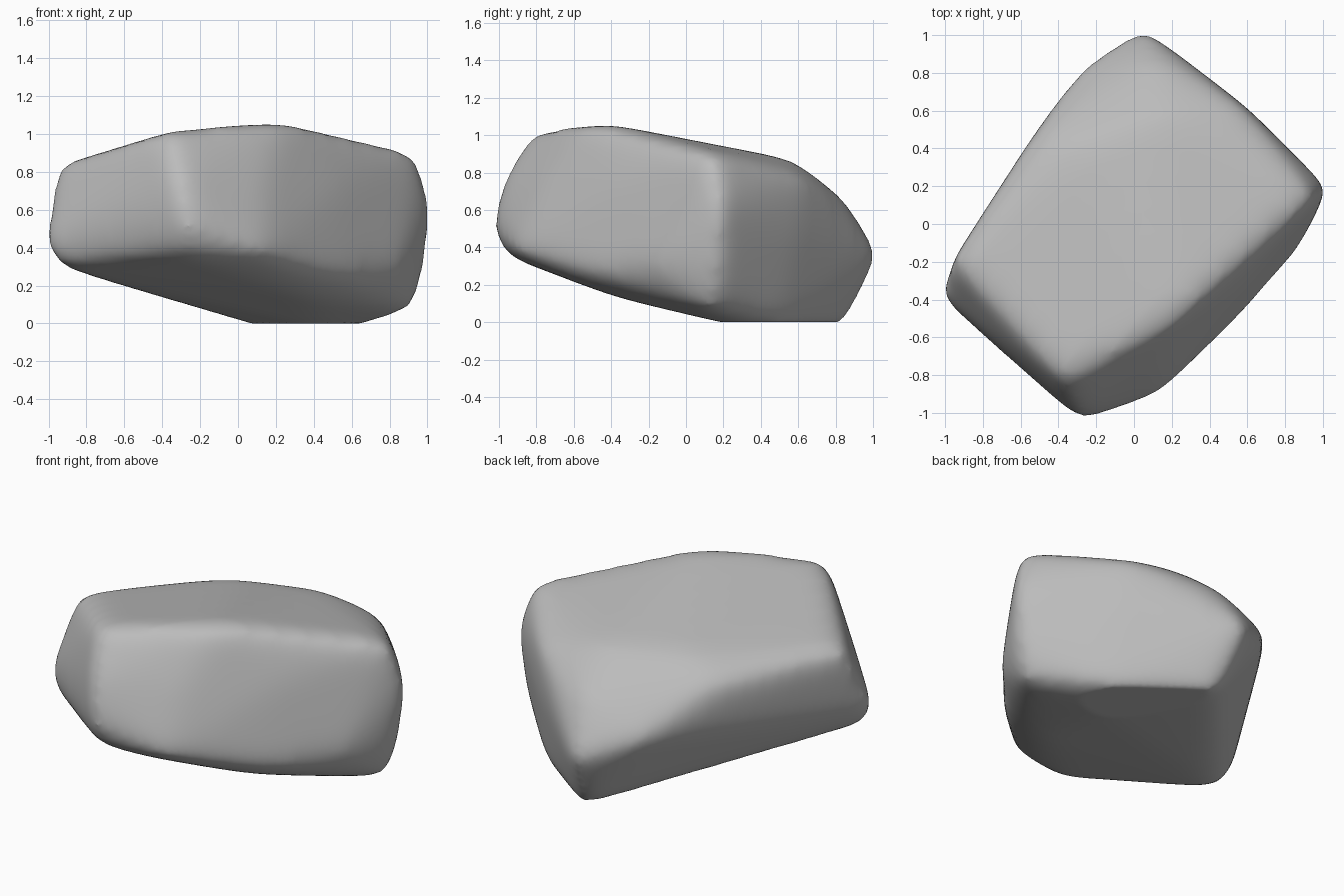
import bpy
import bmesh
from mathutils import Vector

if "Cube" in bpy.data.objects:
    bpy.data.objects.remove(bpy.data.objects["Cube"], do_unlink=True)

# Plain stone colour
stone = bpy.data.materials.new("stone_grey")
stone.use_nodes = True
grey = (0.5, 0.5, 0.5, 1)
stone.diffuse_color = grey
stone.node_tree.nodes["Principled BSDF"].inputs["Base Color"].default_value = grey

# Points along the rounded edges of the boulder
top = [(-.36, -.79, 1.00), (.22, -.47, 1.04), (.91, .13, .89),
       (.53, .60, .76), (-.50, .43, .75), (-.92, -.18, .83)]
belt = [(-.30, -.94, .76), (-.26, -1.0, .52), (.98, .18, .62),
        (.95, .16, .30), (.04, 1.0, .36), (-.26, .80, .48), (-.99, -.36, .42)]
bottom = [(-.92, -.40, .30), (-.27, -.92, .36), (.88, .12, .08), (.10, .82, .0)]

# Gentle swellings on the broad sides
swells = [(-.28, .42, .88), (.15, .58, .87), (.12, .87, .65), (.10, .94, .17),
          (.14, -.92, .36), (.52, -.55, .25), (.87, -.15, .30), (.37, -.40, .13),
          (.14, -.75, .75), (.56, -.36, .75), (.62, .50, -.03), (.45, .28, -.03),
          (.62, .60, .50)]

# Edge points sit slightly proud, to allow for the wear that follows
centre = Vector((0, 0, .5))
allowance = 0.06
bm = bmesh.new()
for co in top + belt + bottom:
    point = Vector(co)
    bm.verts.new(point + (point - centre).normalized() * allowance)
for co in swells:
    bm.verts.new(co)
bmesh.ops.convex_hull(bm, input=bm.verts)
mesh = bpy.data.meshes.new("boulder_block")
bm.to_mesh(mesh)
bm.free()
rock = bpy.data.objects.new("boulder", mesh)
bpy.context.scene.collection.objects.link(rock)

# Even out the surface and wear down the edges
remesh = rock.modifiers.new("even_grid", "REMESH")
remesh.mode = "VOXEL"
remesh.voxel_size = 0.03
wear = rock.modifiers.new("worn_edges", "SMOOTH")
wear.factor = 0.5
wear.iterations = 80
bpy.context.view_layer.update()
worn = bpy.data.meshes.new_from_object(
    rock.evaluated_get(bpy.context.evaluated_depsgraph_get()))
rock.modifiers.clear()
rock.data = worn
worn.name = "boulder"

# Flat resting patch
for v in worn.vertices:
    v.co.z = max(v.co.z, 0)

worn.materials.clear()
worn.materials.append(stone)
for face in worn.polygons:
    face.material_index = 0
    face.use_smooth = True
